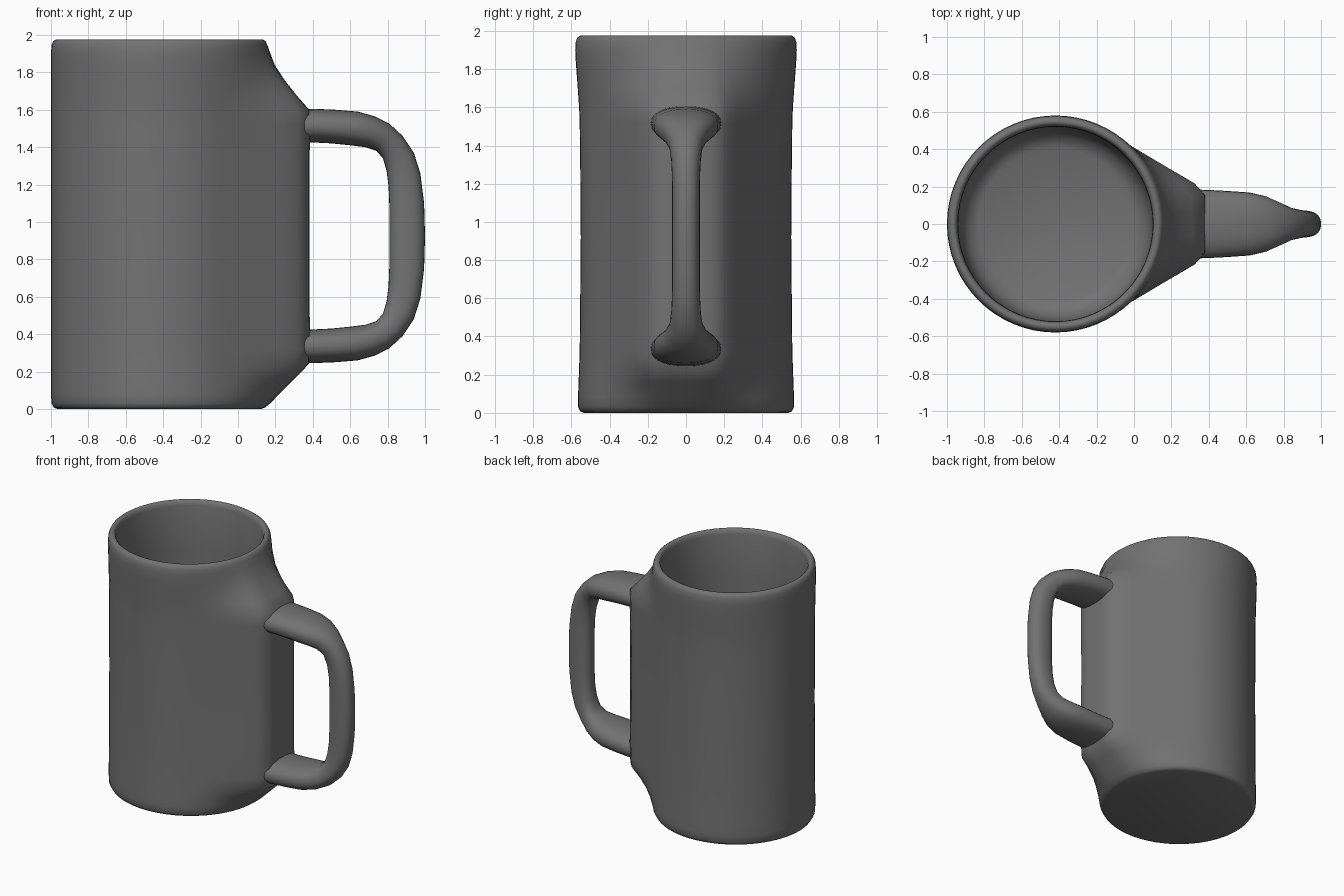
import bpy
import bmesh
import math

cube = bpy.data.objects.get("Cube")
if cube:
    bpy.data.objects.remove(cube, do_unlink=True)

clay = bpy.data.materials.new("dark grey glaze")
clay.use_nodes = True
GREY = (0.17, 0.17, 0.17, 1)
clay.diffuse_color = GREY
clay.node_tree.nodes["Principled BSDF"].inputs["Base Color"].default_value = GREY

CENTRE_X = -0.42
RADIUS = 0.58
SIDES = 64


def loft(name, rings, sharp_angle):
    """Skin a list of closed rings and cap both ends."""
    bm = bmesh.new()
    loops = [[bm.verts.new(p) for p in ring] for ring in rings]
    n = len(loops[0])
    for a, b in zip(loops, loops[1:]):
        for i in range(n):
            j = (i + 1) % n
            bm.faces.new((a[i], a[j], b[j], b[i]))
    bm.faces.new(loops[0][::-1])
    bm.faces.new(loops[-1])
    bmesh.ops.recalc_face_normals(bm, faces=bm.faces)
    mesh = bpy.data.meshes.new(name)
    bm.to_mesh(mesh)
    bm.free()
    mesh.materials.append(clay)
    obj = bpy.data.objects.new(name, mesh)
    bpy.context.collection.objects.link(obj)
    bpy.ops.object.select_all(action='DESELECT')
    obj.select_set(True)
    bpy.context.view_layer.objects.active = obj
    bpy.ops.object.shade_smooth_by_angle(angle=math.radians(sharp_angle))
    return obj


def bulged_radius(angle):
    """Circle drawn out to a blunt nose on the handle side."""
    a = abs(angle)
    tangent = math.radians(58.7)
    if a > tangent:
        return RADIUS
    nose = 0.805 / math.cos(a)
    flank = RADIUS / math.cos(tangent - a)
    # soft minimum rounds the corners of the nose
    return (nose ** -40 + flank ** -40) ** (-1 / 40)


def body_ring(z, radius, bulge=0.0, squash=1.0):
    ring = []
    for i in range(SIDES):
        a = math.tau * i / SIDES
        signed = a if a <= math.pi else a - math.tau
        r = radius + bulge * (bulged_radius(signed) - RADIUS)
        ring.append((CENTRE_X + r * math.cos(a), squash * r * math.sin(a), z))
    return ring


# Mug body: outside wall from base to rim, then down the inside to the floor
outer = [
    (0.0, 0.545, 0, 0.98), (0.008, 0.565, 0, 0.98), (0.03, 0.577, 0.07, 0.98),
    (0.08, 0.58, 0.27, 0.975), (0.16, 0.58, 0.63, 0.97), (0.24, 0.58, 0.97, 0.965),
    (0.32, 0.58, 1.0, 0.96), (0.6, 0.58, 0.99, 0.955), (0.92, 0.58, 0.985, 0.95),
    (1.3, 0.58, 0.99, 0.955), (1.52, 0.58, 1.0, 0.96), (1.6, 0.58, 0.98, 0.965),
    (1.68, 0.58, 0.67, 0.975), (1.76, 0.58, 0.39, 0.985), (1.84, 0.58, 0.16, 0.995),
    (1.9, 0.58, 0.06, 1), (1.945, 0.577, 0, 1), (1.966, 0.568, 0, 1),
    (1.975, 0.555, 0, 1),
]
inner = [(1.975, 0.54), (1.966, 0.53), (1.94, 0.522), (1.6, 0.52), (0.9, 0.52),
         (0.3, 0.52), (0.2, 0.505), (0.13, 0.47), (0.1, 0.41)]
loft("mug_body", [body_ring(*p) for p in outer] + [body_ring(*p) for p in inner], 50)

# Handle: outer and inner edge points with the half width, mirrored about mid height
MID_Z = 0.925
upper = [
    (0.30, 1.605, 0.30, 1.425, 0.185), (0.40, 1.605, 0.40, 1.425, 0.182),
    (0.52, 1.60, 0.50, 1.42, 0.176), (0.64, 1.59, 0.60, 1.41, 0.168),
    (0.73, 1.565, 0.68, 1.40, 0.148), (0.81, 1.525, 0.74, 1.38, 0.115),
    (0.88, 1.46, 0.775, 1.34, 0.088), (0.94, 1.37, 0.795, 1.27, 0.077),
    (0.975, 1.26, 0.805, 1.19, 0.073), (0.995, 1.10, 0.81, 1.07, 0.072),
    (1.0, MID_Z, 0.81, MID_Z, 0.072),
]
lower = [(xo, 2 * MID_Z - zo, xi, 2 * MID_Z - zi, w)
         for xo, zo, xi, zi, w in reversed(upper[:-1])]


def handle_ring(xo, zo, xi, zi, half_width, count=28):
    ring = []
    for i in range(count):
        a = math.tau * i / count
        c, s = math.cos(a), math.sin(a)
        across = math.copysign(abs(c) ** 0.85, c)
        side = math.copysign(abs(s) ** 0.85, s)
        t = 0.5 + 0.5 * across
        ring.append((xi + (xo - xi) * t, half_width * side, zi + (zo - zi) * t))
    return ring


loft("mug_handle", [handle_ring(*p) for p in upper + lower], 60)
